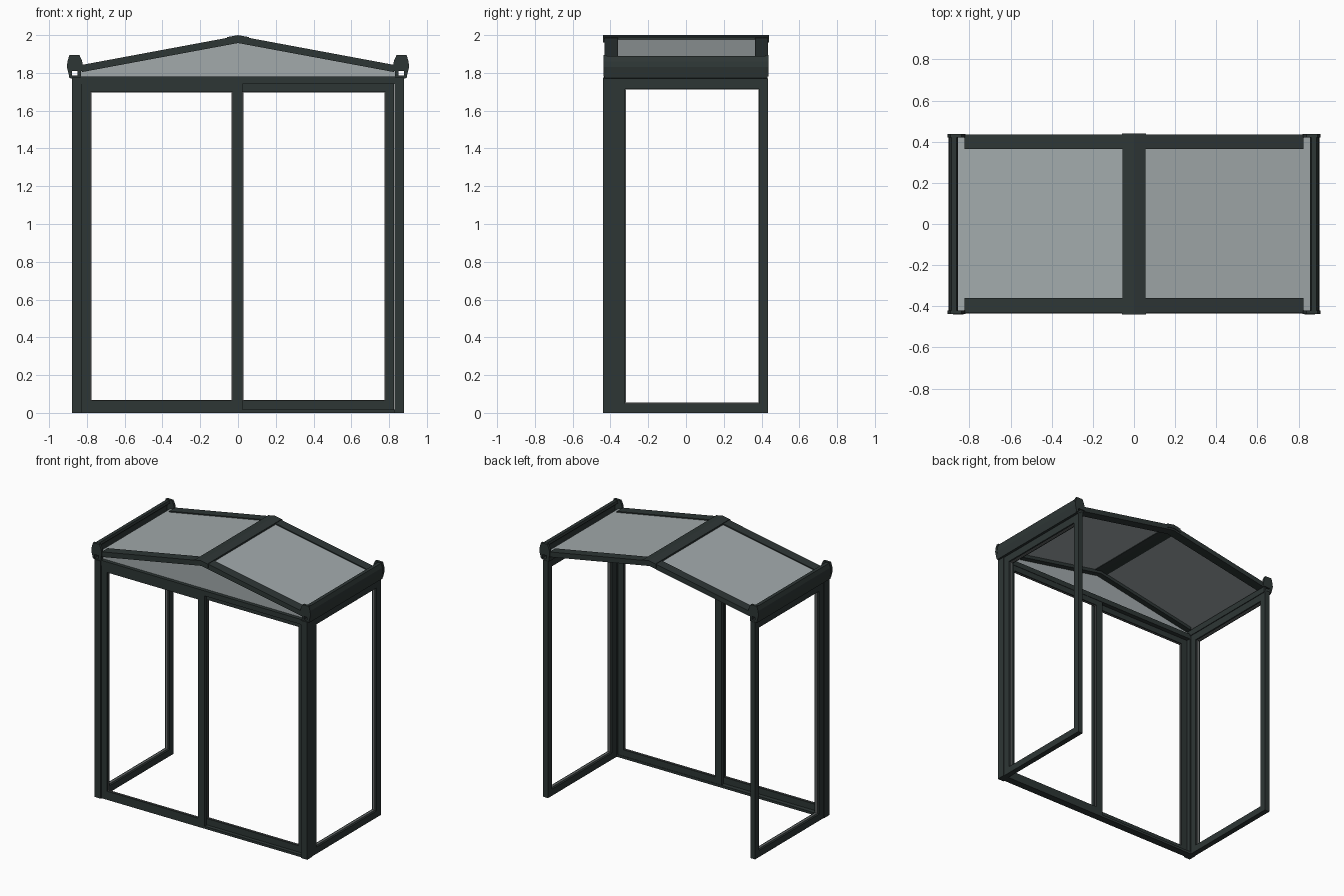
import bpy
import bmesh

if "Cube" in bpy.data.objects:
    bpy.data.objects.remove(bpy.data.objects["Cube"])


def material(name, colour):
    m = bpy.data.materials.new(name)
    m.diffuse_color = colour
    m.use_nodes = True
    m.node_tree.nodes["Principled BSDF"].inputs["Base Color"].default_value = m.diffuse_color
    return m


FRAME = material("dark_green_grey_metal", (0.027, 0.037, 0.036, 1.0))
SEAL = material("grey_seal", (0.16, 0.17, 0.17, 1.0))
GLASS = material("smoked_glass", (0.36, 0.40, 0.41, 0.6))


def finish(name, bm, mat):
    bmesh.ops.recalc_face_normals(bm, faces=bm.faces)
    me = bpy.data.meshes.new(name)
    bm.to_mesh(me)
    bm.free()
    me.materials.append(mat)
    ob = bpy.data.objects.new(name, me)
    bpy.context.collection.objects.link(ob)
    return ob


def add_box(bm, lo, hi):
    verts = bmesh.ops.create_cube(bm, size=1)["verts"]
    for v in verts:
        for i in range(3):
            v.co[i] = hi[i] if v.co[i] > 0 else lo[i]


def box(name, lo, hi, mat=FRAME):
    bm = bmesh.new()
    add_box(bm, lo, hi)
    return finish(name, bm, mat)


def prism(name, profile, y0, y1, mat=FRAME, side=1):
    """Extrude an x-z profile along y; side=-1 mirrors it in x."""
    bm = bmesh.new()
    face = bm.faces.new([bm.verts.new((side * x, y0, z)) for x, z in profile])
    out = bmesh.ops.extrude_face_region(bm, geom=[face])["geom"]
    for v in out:
        if isinstance(v, bmesh.types.BMVert):
            v.co.y = y1
    return finish(name, bm, mat)


def panel(name, axis, u, z, depth, widths, mat=FRAME):
    """Rectangular frame; axis 0 runs along x, axis 1 along y.
    widths = stile at low u, stile at high u, bottom rail, top rail."""
    bm = bmesh.new()
    (u0, u1), (z0, z1), (d0, d1) = u, z, depth
    a, b, c, d = widths
    for p, q, r, s in ((u0, u0 + a, z0, z1), (u1 - b, u1, z0, z1),
                       (u0 + a, u1 - b, z0, z0 + c), (u0 + a, u1 - b, z1 - d, z1)):
        lo, hi = [0, 0, r], [0, 0, s]
        lo[axis], hi[axis] = p, q
        lo[1 - axis], hi[1 - axis] = d0, d1
        add_box(bm, lo, hi)
    return finish(name, bm, mat)


def top(x, drop=0.0):
    """Height of the roof slope at distance x from the ridge."""
    return 2.0 - 0.186 * abs(x) - drop


def slope(x0, x1, d0, d1):
    return [(x0, top(x0, d0)), (x1, top(x1, d0)), (x1, top(x1, d1)), (x0, top(x0, d1))]


# Front outer frame: head and sill between the corner posts
box("front_head", (-0.83, -0.435, 1.742), (0.83, -0.375, 1.78))
box("front_sill", (-0.83, -0.43, 0.0), (0.83, -0.375, 0.018))

# Two front panels on separate tracks, overlapping at the middle
for name, u, depth, w in (
        ("left_front_panel", (-0.832, 0.025), (-0.432, -0.408), (0.052, 0.055, 0.05, 0.045)),
        ("right_front_panel", (-0.028, 0.826), (-0.402, -0.378), (0.053, 0.046, 0.05, 0.045))):
    panel(name, 0, u, (0.015, 1.745), depth, w)
    panel(name + "_seal", 0, (u[0] + w[0] - 0.002, u[1] - w[1] + 0.002), (0.063, 1.702),
          (depth[0] + 0.009, depth[1] - 0.009), (0.006,) * 4, SEAL)

# Gable glass above the front head
prism("gable_glass", [(-0.83, 1.77), (0.83, 1.77), (0.83, top(0.83, 0.02)),
                      (0, top(0, 0.02)), (-0.83, top(0.83, 0.02))], -0.408, -0.402, GLASS)

# Gutter section, open towards the roof, and its end cap
GUTTER = [(0.83, 1.768), (0.893, 1.772), (0.896, 1.79), (0.903, 1.83), (0.899, 1.86),
          (0.888, 1.89), (0.862, 1.89), (0.857, 1.872), (0.872, 1.866), (0.882, 1.84),
          (0.878, 1.785), (0.85, 1.785), (0.85, 1.812), (0.83, 1.812)]
CAP = [(0.822, 1.81), (0.878, 1.81), (0.878, 1.78), (0.893, 1.78), (0.906, 1.83),
       (0.903, 1.86), (0.892, 1.896), (0.84, 1.896), (0.826, 1.865), (0.82, 1.835)]

for side, label in ((-1, "left"), (1, "right")):
    def xs(a, b):
        return sorted((side * a, side * b))

    # Corner post
    x0, x1 = xs(0.828, 0.88)
    box(label + "_corner_post", (x0, -0.44, 0.0), (x1, -0.375, 1.775))
    # Side panel with its seal
    x0, x1 = xs(0.836, 0.876)
    panel(label + "_side_panel", 1, (-0.376, 0.435), (0.0, 1.77), (x0, x1),
          (0.054, 0.048, 0.05, 0.055))
    x0, x1 = xs(0.85, 0.862)
    panel(label + "_side_seal", 1, (-0.324, 0.389), (0.048, 1.717), (x0, x1),
          (0.006,) * 4, SEAL)
    # Gutter and caps
    prism(label + "_gutter", GUTTER, -0.432, 0.432, FRAME, side)
    for y0, y1, end in ((-0.438, -0.42, "front"), (0.42, 0.438, "back")):
        prism(f"{label}_{end}_gutter_cap", CAP, y0, y1, FRAME, side)
    # Roof glass and rafters
    prism(label + "_roof_glass", slope(0.03, 0.858, 0.012, 0.018), -0.42, 0.42, GLASS, side)
    for y0, y1, end in ((-0.432, -0.36, "front"), (0.365, 0.434, "back")):
        prism(f"{label}_{end}_rafter", slope(0.0, 0.825, 0.004, 0.042), y0, y1, FRAME, side)

# Ridge strip following both slopes, with slightly larger end caps
for name, w, thick, y0, y1 in (("ridge", 0.055, 0.022, -0.434, 0.434),
                               ("front_ridge_cap", 0.059, 0.028, -0.439, -0.431),
                               ("back_ridge_cap", 0.059, 0.028, 0.431, 0.439)):
    prism(name, [(-w, top(w)), (0, top(0)), (w, top(w)),
                 (w, top(w, thick)), (0, top(0, thick)), (-w, top(w, thick))], y0, y1)
